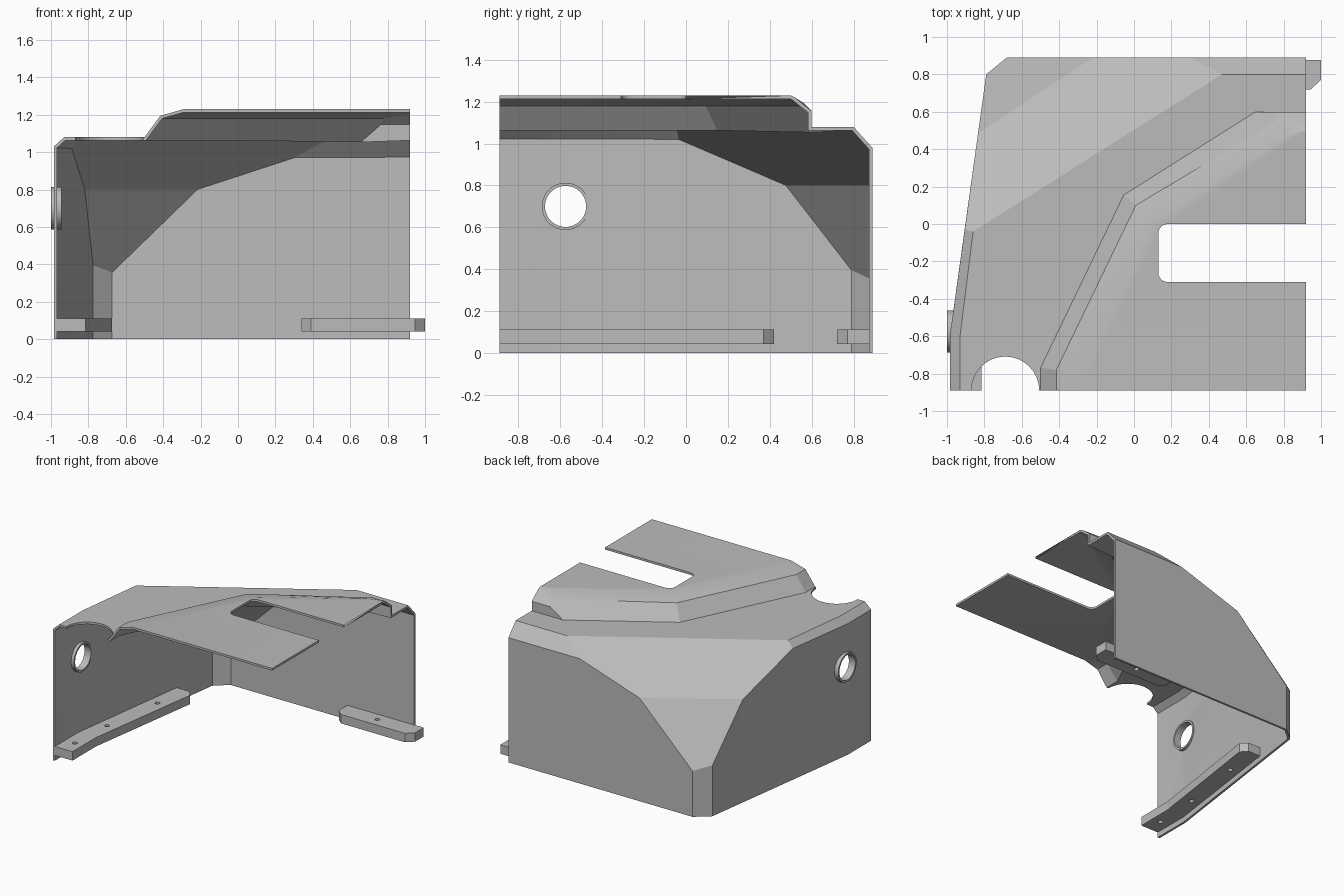
import bpy, bmesh, math
from mathutils import Vector, Matrix

old = bpy.data.objects.get("Cube")
if old:
    bpy.data.objects.remove(old, do_unlink=True)

# One painted metal colour for everything
grey = bpy.data.materials.new("plain grey metal")
grey.use_nodes = True
grey.diffuse_color = (0.5, 0.5, 0.5, 1)
grey.node_tree.nodes["Principled BSDF"].inputs["Base Color"].default_value = (0.5, 0.5, 0.5, 1)


def finish(bm, name):
    """Turn a bmesh into a named object with the shared material."""
    mesh = bpy.data.meshes.new(name)
    bm.to_mesh(mesh)
    bm.free()
    obj = bpy.data.objects.new(name, mesh)
    bpy.context.collection.objects.link(obj)
    mesh.materials.append(grey)
    return obj


def select_only(obj):
    bpy.ops.object.select_all(action='DESELECT')
    obj.select_set(True)
    bpy.context.view_layer.objects.active = obj


def apply_modifiers(obj):
    select_only(obj)
    for mod in list(obj.modifiers):
        bpy.ops.object.modifier_apply(modifier=mod.name)


def prism(name, outline, low, high):
    """Vertical prism over a plan outline."""
    bm = bmesh.new()
    base = bm.faces.new([bm.verts.new((x, y, low)) for x, y in outline])
    top = bmesh.ops.extrude_face_region(bm, geom=[base])["geom"]
    bmesh.ops.translate(bm, vec=(0, 0, high - low),
                        verts=[v for v in top if isinstance(v, bmesh.types.BMVert)])
    bmesh.ops.recalc_face_normals(bm, faces=bm.faces)
    return finish(bm, name)


def arc(cx, cy, radius, start, end, steps):
    return [(cx + radius * math.cos(math.radians(start + (end - start) * i / steps)),
             cy + radius * math.sin(math.radians(start + (end - start) * i / steps)))
            for i in range(steps + 1)]


def circle(cx, cy, radius, steps=32):
    return arc(cx, cy, radius, 0, 360, steps)[:-1]


def cut(obj, cutter):
    """Subtract a cutter and discard it."""
    cutter.hide_render = True
    mod = obj.modifiers.new("cut", 'BOOLEAN')
    mod.operation, mod.solver, mod.object = 'DIFFERENCE', 'EXACT', cutter
    apply_modifiers(obj)
    bpy.data.objects.remove(cutter, do_unlink=True)


# Shell corner points: side wall, back wall, roof edge, step base, step top, crown
ROOF, EAVE, SHOULDER, CROWN = 1.08, 1.03, 1.195, 1.23
FRONT, BACK, END = -0.89, 0.89, 0.92
points = {
    "side_front_low": (-0.985, FRONT, 0), "side_front": (-0.985, FRONT, EAVE),
    "side_bend_low": (-0.985, -0.6, 0), "side_bend": (-0.985, -0.6, EAVE),
    "side_hip": (-0.905, -0.03, EAVE), "side_mid": (-0.834, 0.485, 0.81),
    "side_corner": (-0.79, 0.8, 0.4), "side_corner_low": (-0.79, 0.8, 0),
    "back_corner_low": (-0.68, BACK, 0), "back_corner": (-0.68, BACK, 0.36),
    "back_mid": (-0.22, BACK, 0.81), "back_hip": (0.3, BACK, 0.98),
    "back_end": (END, BACK, 0.98), "back_end_low": (END, BACK, 0),
    "roof_front": (-0.93, FRONT, ROOF), "roof_bend": (-0.93, -0.6, ROOF),
    "roof_hip": (-0.86, -0.04, ROOF), "roof_back": (0.47, 0.8, ROOF),
    "roof_end": (END, 0.8, ROOF),
    "base_front": (-0.5, FRONT, ROOF), "base_bend": (-0.5, -0.77, ROOF),
    "base_mid": (-0.055, 0.155, ROOF), "base_back": (0.65, 0.6, ROOF),
    "base_end": (END, 0.6, ROOF),
    "riser_back": (0.76, 0.6, 1.155), "riser_end": (END, 0.6, 1.155),
    "top_front": (-0.415, FRONT, SHOULDER), "top_bend": (-0.415, -0.78, SHOULDER),
    "top_mid": (0.01, 0.1, SHOULDER), "top_back": (0.78, 0.56, SHOULDER),
    "top_end": (END, 0.52, 1.22),
    "crown_front": (-0.29, FRONT, CROWN), "crown_bend": (-0.29, -0.81, CROWN),
    "crown_mid": (0.11, 0.01, CROWN), "crown_back": (0.82, 0.47, CROWN),
    "crown_end": (END, 0.5, CROWN), "crown_corner": (END, FRONT, CROWN),
}
panels = [
    # walls and corner strip
    "side_front_low side_bend_low side_bend side_front",
    "side_bend_low side_corner_low side_corner side_mid side_hip side_bend",
    "side_corner_low back_corner_low back_corner side_corner",
    "back_corner_low back_end_low back_end back_hip back_mid back_corner",
    # sloping corner facets
    "side_corner back_corner back_mid side_mid",
    "side_mid back_mid back_hip roof_back roof_hip side_hip",
    # eave chamfers
    "side_front side_bend roof_bend roof_front",
    "side_bend side_hip roof_hip roof_bend",
    "back_hip back_end roof_end roof_back",
    # lower roof
    "roof_front roof_bend roof_hip roof_back roof_end base_end base_back "
    "base_mid base_bend base_front",
    # step up to the raised plate
    "base_front base_bend top_bend top_front",
    "base_bend base_mid top_mid top_bend",
    "base_mid base_back riser_back top_back top_mid",
    "base_back base_end riser_end riser_back",
    "riser_back riser_end top_end top_back",
    # soft crown and raised plate
    "top_front top_bend crown_bend crown_front",
    "top_bend top_mid crown_mid crown_bend",
    "top_mid top_back crown_back crown_mid",
    "top_back top_end crown_end crown_back",
    "crown_front crown_bend crown_mid crown_back crown_end crown_corner",
]

# Sheet metal cover
bm = bmesh.new()
corner = {name: bm.verts.new(co) for name, co in points.items()}
for panel in panels:
    bm.faces.new([corner[name] for name in panel.split()])
bmesh.ops.recalc_face_normals(bm, faces=bm.faces)
bm.faces.ensure_lookup_table()
if bm.faces[-1].normal.z < 0:
    bmesh.ops.reverse_faces(bm, faces=bm.faces)
cover = finish(bm, "cover_shell")
sheet = cover.modifiers.new("sheet", 'SOLIDIFY')
sheet.thickness, sheet.offset, sheet.use_even_offset = 0.017, -1, True
apply_modifiers(cover)

# Rounded slot, front notch and side port
slot = arc(0.18, -0.05, 0.05, 90, 180, 6) + arc(0.18, -0.26, 0.05, 180, 270, 6)
cut(cover, prism("slot_cutter", slot + [(1.2, -0.31), (1.2, 0)], 1.12, 1.4))
cut(cover, prism("notch_cutter", circle(-0.688, FRONT, 0.181, 48), 0.9, 1.3))
PORT = Vector((-0.972, -0.575, 0.7))
port = prism("port_cutter", circle(0, 0, 0.103), -0.1, 0.1)
port.data.transform(Matrix.Translation(PORT) @ Matrix.Rotation(math.pi / 2, 4, 'Y'))
cut(cover, port)
select_only(cover)
bpy.ops.object.shade_smooth_by_angle(angle=math.radians(20))

# Port ring
ring = prism("port_ring", circle(0, 0, 0.113, 48), -0.028, 0.028)
cut(ring, prism("ring_cutter", circle(0, 0, 0.098, 48), -0.1, 0.1))
ring.data.transform(Matrix.Translation(PORT) @ Matrix.Rotation(math.pi / 2, 4, 'Y'))
select_only(ring)
bpy.ops.object.shade_smooth_by_angle(angle=math.radians(30))

# Mounting rails with bolt holes
rails = {
    "side_rail": ([(-0.97, FRONT), (-0.815, FRONT), (-0.815, -0.6), (-0.675, 0.37),
                   (-0.72, 0.42), (-0.835, 0.42), (-0.97, -0.6)],
                  [(-0.885, -0.76), (-0.865, -0.39), (-0.79, 0.13)]),
    "back_rail": ([(0.34, 0.877), (0.34, 0.765), (0.39, 0.72), (0.945, 0.72),
                   (1.0, 0.77), (1.0, 0.877)],
                  [(0.65, 0.8)]),
}
for name, (outline, holes) in rails.items():
    rail = prism(name, outline, 0.042, 0.112)
    for x, y in holes:
        cut(rail, prism("hole_cutter", circle(x, y, 0.018, 16), 0, 0.2))
